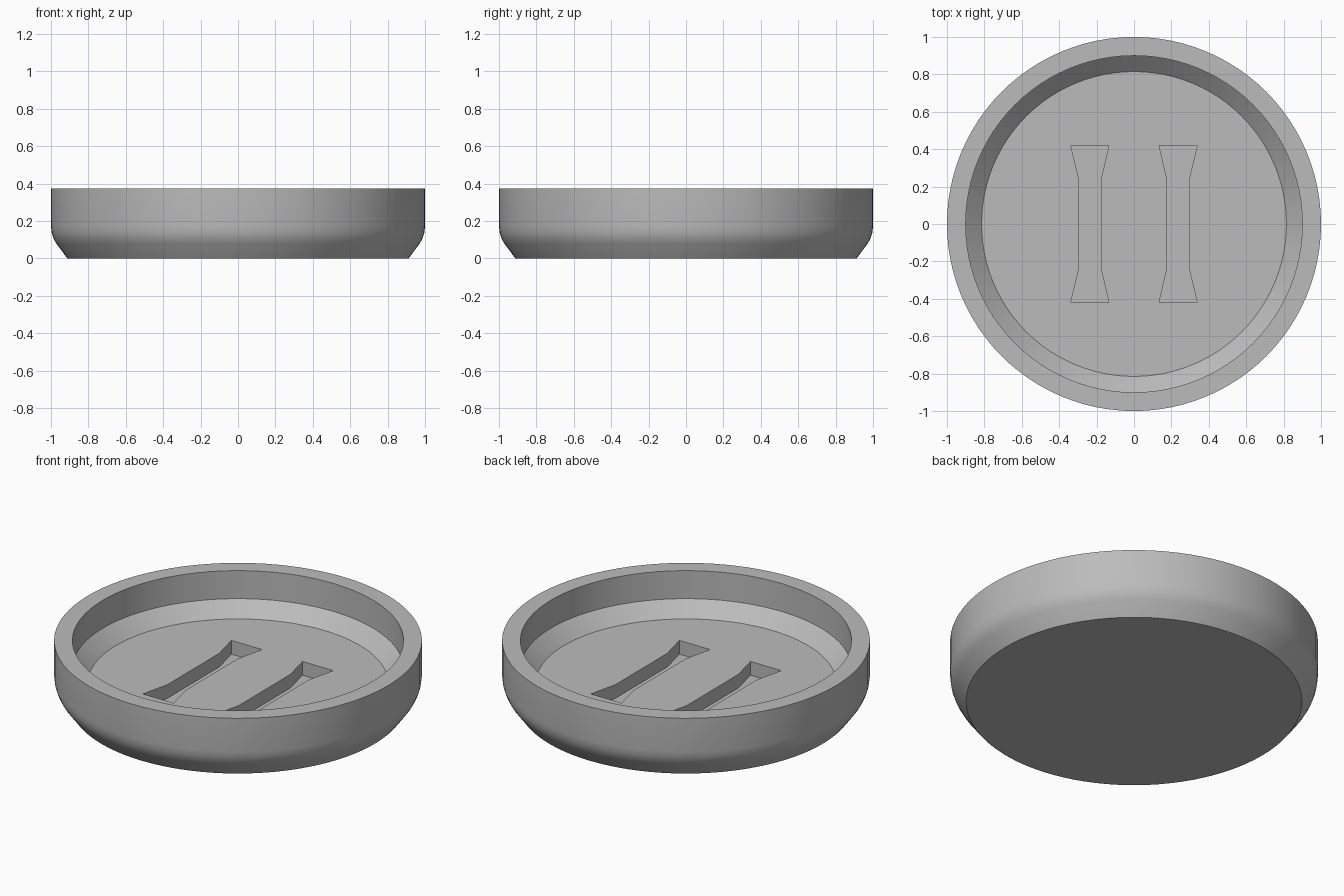
import bpy, bmesh, math

if "Cube" in bpy.data.objects:
    bpy.data.objects.remove(bpy.data.objects["Cube"])

SEGMENTS = 96

grey = bpy.data.materials.new("grey")
grey.diffuse_color = (0.5, 0.5, 0.5, 1)
grey.use_nodes = True
grey.node_tree.nodes["Principled BSDF"].inputs["Base Color"].default_value = grey.diffuse_color


def make_object(name, bm):
    bmesh.ops.recalc_face_normals(bm, faces=bm.faces)
    mesh = bpy.data.meshes.new(name)
    bm.to_mesh(mesh)
    bm.free()
    mesh.materials.append(grey)
    obj = bpy.data.objects.new(name, mesh)
    bpy.context.collection.objects.link(obj)
    return obj


def lathe(name, profile):
    """Spin (radius, z) rings into a solid, capped at both ends."""
    bm = bmesh.new()
    angles = [2 * math.pi * i / SEGMENTS for i in range(SEGMENTS)]
    rings = [[bm.verts.new((r * math.cos(a), r * math.sin(a), z)) for a in angles]
             for r, z in profile]
    for low, high in zip(rings, rings[1:]):
        for i in range(SEGMENTS):
            j = (i + 1) % SEGMENTS
            bm.faces.new((low[i], low[j], high[j], high[i]))
    bm.faces.new(rings[0])
    bm.faces.new(rings[-1])
    return make_object(name, bm)


def prism(name, outline, z0, z1):
    bm = bmesh.new()
    face = bm.faces.new([bm.verts.new((x, y, z0)) for x, y in outline])
    top = bmesh.ops.extrude_face_region(bm, geom=[face])["geom"]
    bmesh.ops.translate(bm, vec=(0, 0, z1 - z0),
                        verts=[v for v in top if isinstance(v, bmesh.types.BMVert)])
    return make_object(name, bm)


# Round dish: tapered foot, rounded shoulder, flat rim, stepped recess and floor
dish = lathe("dish", [
    (0.913, 0), (0.972, 0.08), (0.986, 0.105), (0.996, 0.135), (1.0, 0.17),
    (1.0, 0.372), (0.9, 0.372), (0.9, 0.204), (0.815, 0.122)])

# Two slots with flared ends sunk into the floor
quarter = [(0.102, 0.42), (0.061, 0.247)]
half = quarter + [(x, -y) for x, y in reversed(quarter)]
slot = half + [(-x, y) for x, y in reversed(half)]
for side in (-1, 1):
    cutter = prism("slot_cutter", [(x + side * 0.236, y) for x, y in slot], 0.04, 0.3)
    cutter.hide_render = True
    mod = dish.modifiers.new("slot", 'BOOLEAN')
    mod.operation = 'DIFFERENCE'
    mod.solver = 'EXACT'
    mod.object = cutter
    bpy.context.view_layer.objects.active = dish
    bpy.ops.object.modifier_apply(modifier=mod.name)
    bpy.data.objects.remove(cutter)

# Smooth round walls with crisp rim and slot edges
dish.select_set(True)
bpy.context.view_layer.objects.active = dish
bpy.ops.object.shade_smooth_by_angle(angle=math.radians(30))
